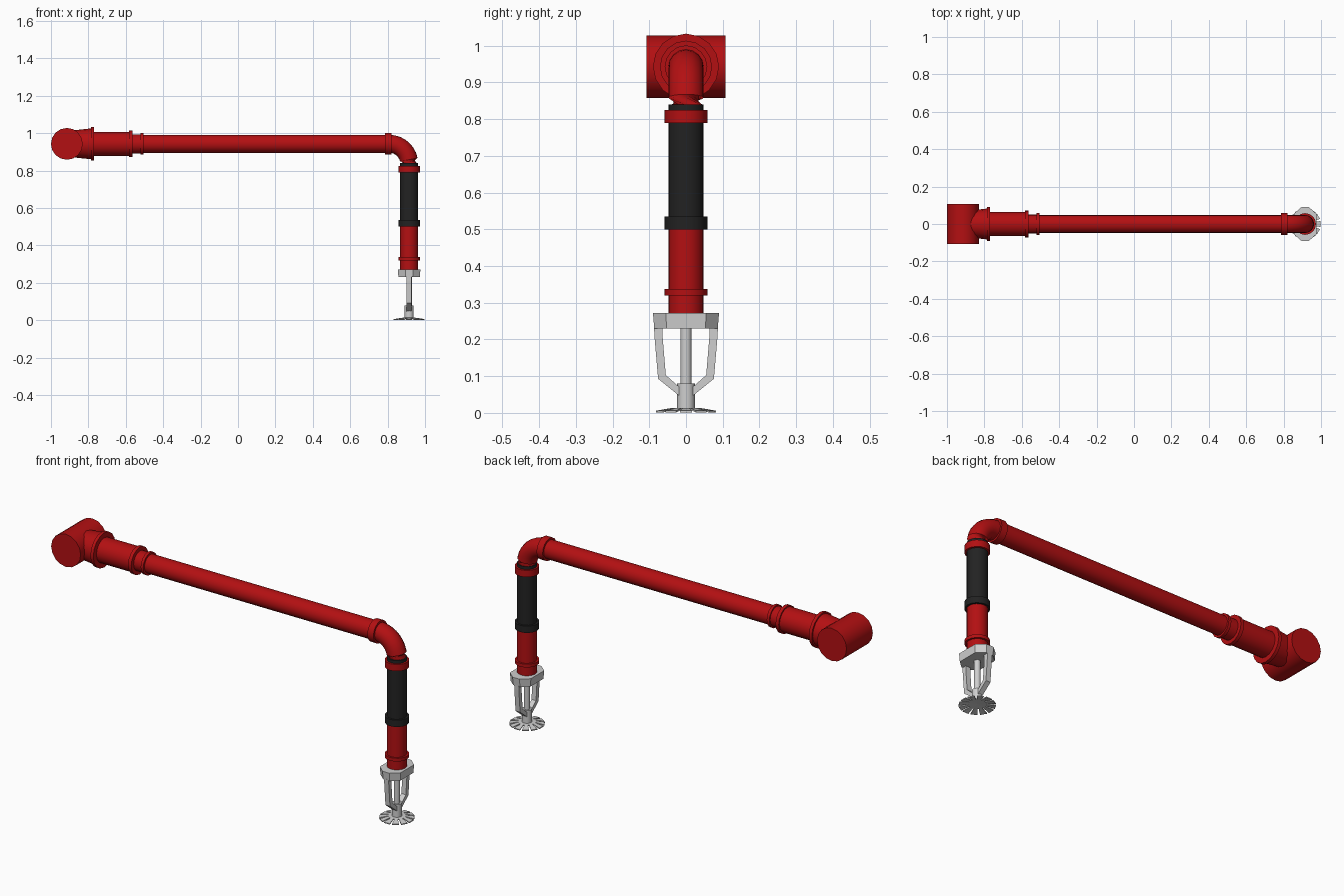
import bpy, bmesh, math
from mathutils import Vector, Matrix

if "Cube" in bpy.data.objects:
    bpy.data.objects.remove(bpy.data.objects["Cube"], do_unlink=True)


def material(name, rgb):
    m = bpy.data.materials.new(name)
    m.use_nodes = True
    m.diffuse_color = (*rgb, 1)
    m.node_tree.nodes["Principled BSDF"].inputs["Base Color"].default_value = (*rgb, 1)
    return m


RED = material("red paint", (0.45, 0.005, 0.006))
BLACK = material("black rubber", (0.016, 0.016, 0.016))
SILVER = material("silver metal", (0.62, 0.62, 0.62))

PX, PZ = 0.915, 0.943      # drop pipe x and branch pipe height
R, RING = 0.048, 0.058     # pipe and collar radius


def finish(name, bm, mat, smooth=True):
    bmesh.ops.recalc_face_normals(bm, faces=bm.faces)
    me = bpy.data.meshes.new(name)
    bm.to_mesh(me)
    bm.free()
    ob = bpy.data.objects.new(name, me)
    bpy.context.collection.objects.link(ob)
    me.materials.append(mat)
    if smooth:
        bpy.ops.object.select_all(action='DESELECT')
        ob.select_set(True)
        bpy.context.view_layer.objects.active = ob
        bpy.ops.object.shade_smooth_by_angle(angle=math.radians(35))
    return ob


def loft(name, rings, mat, smooth=True):
    """Skin a list of equal-length point rings and cap both ends."""
    bm = bmesh.new()
    loops = [[bm.verts.new(p) for p in ring] for ring in rings]
    n = len(loops[0])
    for a, b in zip(loops, loops[1:]):
        for i in range(n):
            j = (i + 1) % n
            bm.faces.new((a[i], a[j], b[j], b[i]))
    bm.faces.new(loops[0])
    bm.faces.new(loops[-1])
    return finish(name, bm, mat, smooth)


def circle(centre, direction, r, sides=16):
    q = Vector(direction).to_track_quat('Z', 'Y')
    return [Vector(centre) + q @ Vector((r * math.cos(t), r * math.sin(t), 0))
            for t in (2 * math.pi * i / sides for i in range(sides))]


def pipe_x(name, x0, x1, r0, r1=None, mat=RED):
    return loft(name, [circle((x0, 0, PZ), (1, 0, 0), r0),
                       circle((x1, 0, PZ), (1, 0, 0), r1 or r0)], mat)


def pipe_z(name, z0, z1, r, mat=RED):
    return loft(name, [circle((PX, 0, z), (0, 0, 1), r) for z in (z0, z1)], mat)


# Tee fitting on the main
loft("tee_body", [circle((-0.915, y, PZ), (0, 1, 0), 0.085) for y in (-0.108, 0.108)], RED)
pipe_x("tee_branch", -0.9, -0.78, 0.07, 0.083)
pipe_x("tee_collar", -0.787, -0.77, 0.09)

# Reducer and horizontal branch pipe
pipe_x("reducer", -0.78, -0.575, 0.064)
pipe_x("reducer_collar", -0.583, -0.565, 0.071)
pipe_x("reducer_neck", -0.57, -0.51, 0.051)
pipe_x("branch_collar", -0.52, -0.505, RING)
pipe_x("branch_pipe", -0.51, 0.8, R)
pipe_x("elbow_side_collar", 0.785, 0.82, RING)

# Elbow
BEND = 0.105
rings = []
for i in range(9):
    a = math.pi / 2 * i / 8
    centre = (PX - BEND + BEND * math.sin(a), 0, PZ - BEND + BEND * math.cos(a))
    rings.append(circle(centre, (math.cos(a), 0, -math.sin(a)), R))
elbow = loft("elbow", rings, RED)

# Vertical drop
pipe_z("elbow_lower_collar", 0.79, 0.825, RING)
pipe_z("flexible_sleeve", 0.52, 0.84, R, BLACK)
pipe_z("sleeve_collar", 0.5, 0.535, RING, BLACK)
pipe_z("drop_pipe", 0.265, 0.51, R)
pipe_z("drop_collar", 0.32, 0.337, RING)

# Sprinkler nut: elongated faceted block, slightly tapered
corners = [(0.06, 0.055), (0.02, 0.09), (-0.02, 0.09), (-0.06, 0.055)]
corners += [(-x, -y) for x, y in corners]
loft("sprinkler_nut", [[(PX + x * s, y * s, z) for x, y in corners]
                       for z, s in ((0.23, 0.96), (0.272, 1))], SILVER, False)

# Stem and hub
pipe_z("sprinkler_stem", 0.07, 0.24, 0.015, SILVER)
pipe_z("sprinkler_hub", 0.01, 0.08, 0.024, SILVER)

# Frame arms
outer = [(0.087, 0.235), (0.086, 0.21), (0.076, 0.093), (0.018, 0.046)]
inner = [(0.064, 0.235), (0.064, 0.21), (0.055, 0.103), (0.018, 0.07)]
for side, label in ((-1, "front"), (1, "back")):
    sections = [[(PX - 0.013, side * a[0], a[1]), (PX + 0.013, side * a[0], a[1]),
                 (PX + 0.013, side * b[0], b[1]), (PX - 0.013, side * b[0], b[1])]
                for a, b in zip(outer, inner)]
    loft("frame_arm_" + label, sections, SILVER, False)

# Deflector: shallow hub plate with slotted, drooping teeth
TEETH = 12
bm = bmesh.new()


def polar(r, t, z):
    return bm.verts.new((PX + r * math.cos(t), r * math.sin(t), z))


for k in range(TEETH):
    t0 = 2 * math.pi * k / TEETH
    half = math.pi / TEETH
    plate = []
    for lift in (0, 0.005):
        mid = polar(0, t0, 0.01 + lift)
        i0, i1 = (polar(0.042, t0 + s * half, 0.008 + lift) for s in (-1, 1))
        a0, a1 = (polar(0.042, t0 + s * half * 0.75, 0.008 + lift) for s in (-1, 1))
        o0, o1 = (polar(0.084, t0 + s * half * 0.75, 0.001 + lift) for s in (-1, 1))
        bm.faces.new((mid, i0, a0, a1, i1))
        bm.faces.new((a0, o0, o1, a1))
        plate.append((i0, a0, o0, o1, a1, i1))
    low, high = plate
    for j in range(5):
        bm.faces.new((low[j], low[j + 1], high[j + 1], high[j]))
bmesh.ops.remove_doubles(bm, verts=bm.verts, dist=0.0002)
finish("deflector", bm, SILVER, False)
